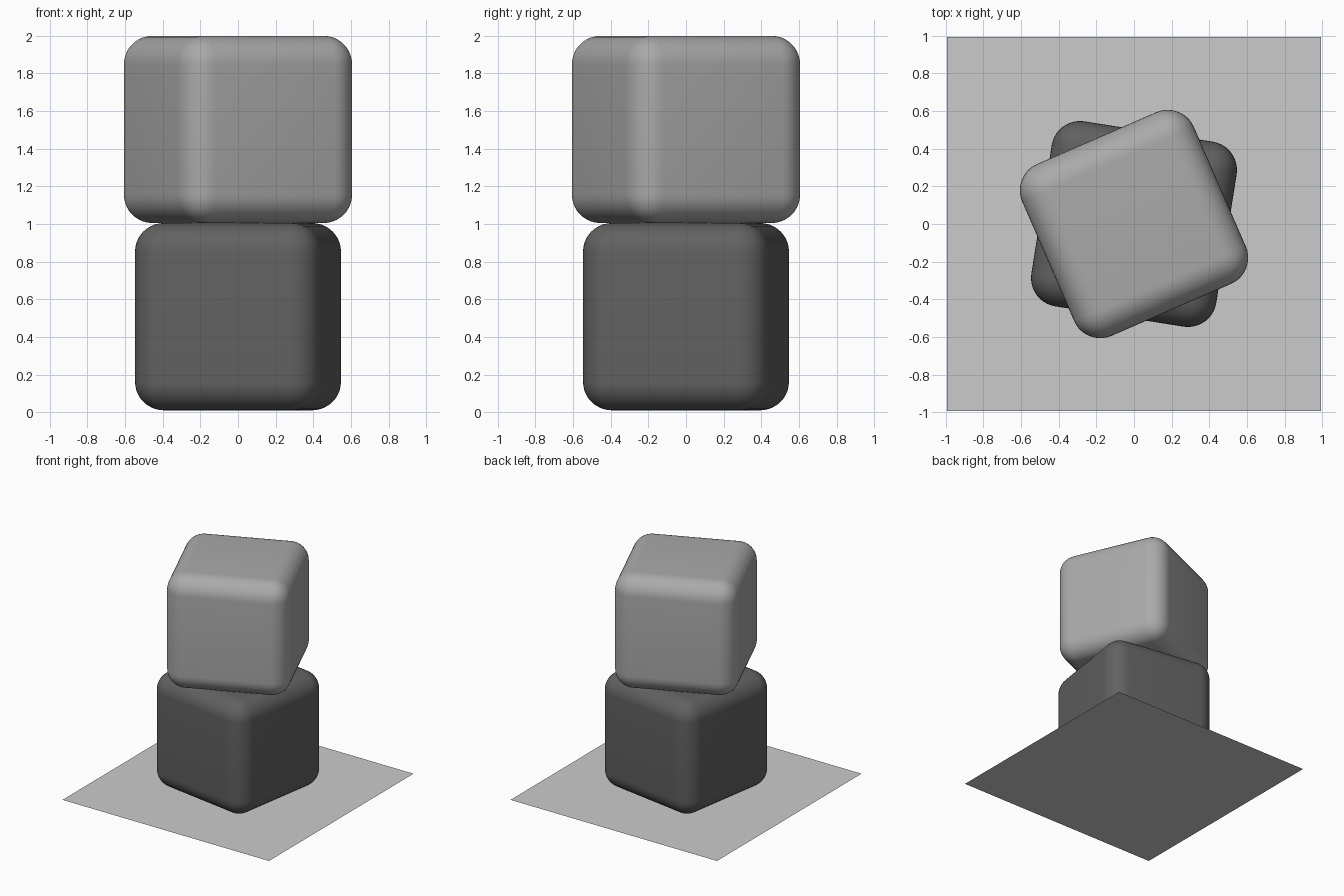
import bpy
from math import radians

if "Cube" in bpy.data.objects:
    bpy.data.objects.remove(bpy.data.objects["Cube"])

SIZE = 0.995


def grey(name, v):
    m = bpy.data.materials.new(name)
    m.diffuse_color = (v, v, v, 1)
    m.use_nodes = True
    m.node_tree.nodes["Principled BSDF"].inputs["Base Color"].default_value = m.diffuse_color
    return m


def rounded_block(name, z_bottom, angle, mat):
    bpy.ops.mesh.primitive_cube_add(size=SIZE, location=(0, 0, z_bottom + SIZE / 2),
                                    rotation=(0, 0, radians(angle)))
    ob = bpy.context.object
    ob.name = name
    bev = ob.modifiers.new("round_edges", 'BEVEL')
    bev.width = 0.152
    bev.segments = 10
    bev.limit_method = 'NONE'
    bpy.ops.object.shade_smooth()
    ob.data.materials.append(mat)


# Thin base sheet
bpy.ops.mesh.primitive_plane_add(size=2 * SIZE, location=(0, 0, 0))
base = bpy.context.object
base.name = "base_sheet"
base.data.materials.append(grey("light_grey", 0.8))

# Two stacked, twisted blocks
rounded_block("lower_block", 0.01, -9, grey("dark_grey", 0.12))
rounded_block("upper_block", 0.01 + SIZE, 23.5, grey("mid_grey", 0.4))
